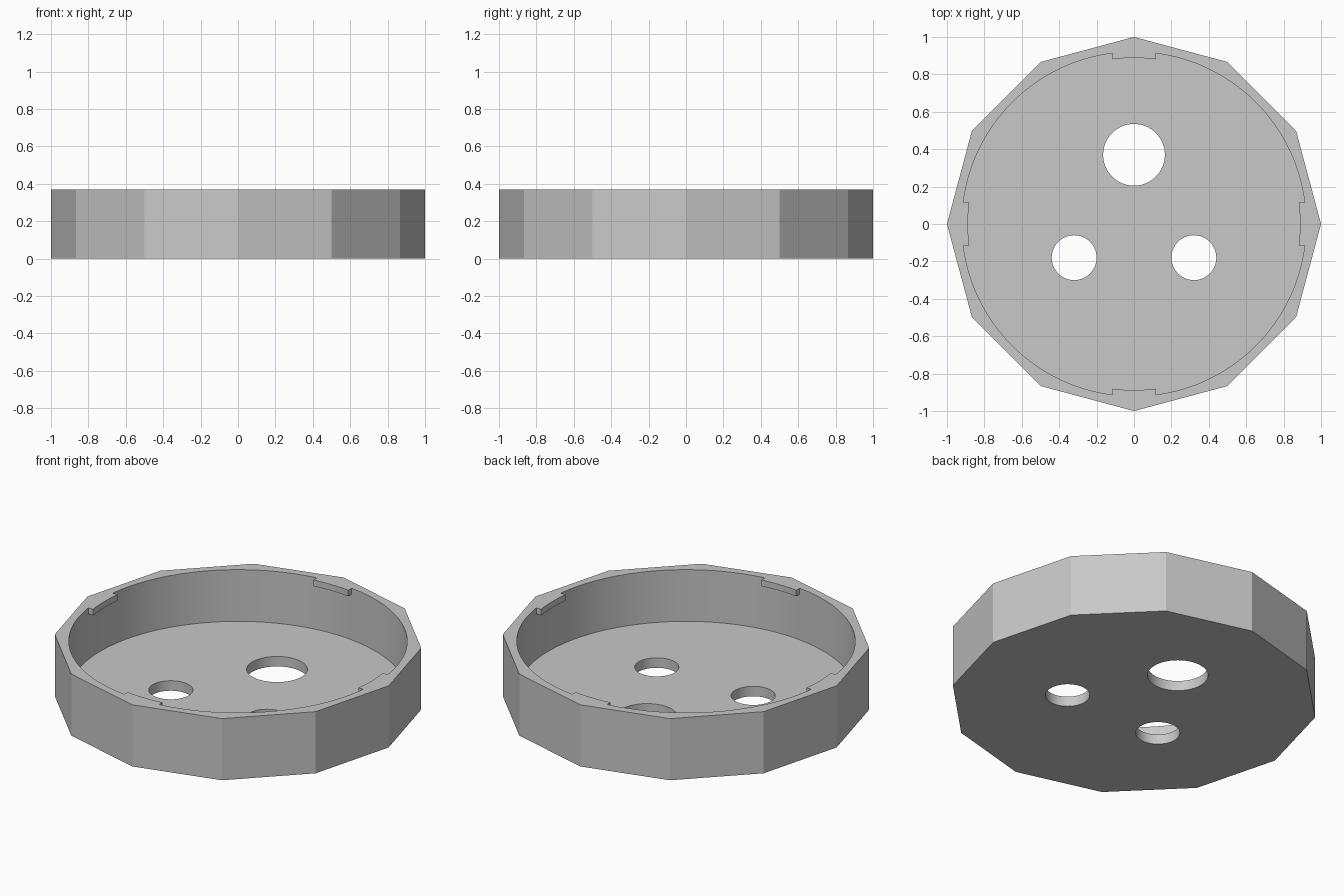
import bpy, bmesh
from math import radians, sin, cos, asin, pi

cube = bpy.data.objects.get("Cube")
if cube:
    bpy.data.objects.remove(cube, do_unlink=True)

HEIGHT, FLOOR = 0.37, 0.06
BORE, TAB_R, TAB_HALF, TAB_H = 0.92, 0.888, 0.115, 0.037

grey = bpy.data.materials.new("light grey")
grey.use_nodes = True
grey.diffuse_color = (0.58, 0.58, 0.58, 1)
grey.node_tree.nodes["Principled BSDF"].inputs["Base Color"].default_value = grey.diffuse_color


def prism(name, outline, z0, z1):
    """Extrude a flat outline between two heights."""
    bm = bmesh.new()
    base = bm.faces.new([bm.verts.new((x, y, z0)) for x, y in outline])
    top = bmesh.ops.extrude_face_region(bm, geom=[base])["geom"]
    bmesh.ops.translate(bm, vec=(0, 0, z1 - z0),
                        verts=[v for v in top if isinstance(v, bmesh.types.BMVert)])
    bmesh.ops.recalc_face_normals(bm, faces=bm.faces)
    mesh = bpy.data.meshes.new(name)
    bm.to_mesh(mesh)
    bm.free()
    mesh.materials.append(grey)
    obj = bpy.data.objects.new(name, mesh)
    bpy.context.collection.objects.link(obj)
    return obj


def circle(radius, sides, cx=0, cy=0):
    return [(cx + radius * cos(2 * pi * i / sides), cy + radius * sin(2 * pi * i / sides))
            for i in range(sides)]


def cut(target, cutters):
    """Subtract the cutters, bake the result and discard them."""
    for c in cutters:
        c.hide_render = True
        mod = target.modifiers.new(c.name, "BOOLEAN")
        mod.operation, mod.solver, mod.object = "DIFFERENCE", "EXACT", c
    deps = bpy.context.evaluated_depsgraph_get()
    mesh = bpy.data.meshes.new_from_object(target.evaluated_get(deps))
    target.modifiers.clear()
    target.data = mesh
    for c in cutters:
        bpy.data.objects.remove(c, do_unlink=True)


# Cavity shape, notched at its top edge to leave four retaining tabs
cavity = prism("cavity", circle(BORE, 128), FLOOR, HEIGHT + 0.1)
half = asin(TAB_HALF / TAB_R)
notch = [(TAB_R * cos(half * k / 4), TAB_R * sin(half * k / 4)) for k in range(-4, 5)]
notch += [(1, TAB_HALF), (1, -TAB_HALF)]
notches = []
for q in range(4):
    c, s = round(cos(q * pi / 2)), round(sin(q * pi / 2))
    notches.append(prism("tab_notch", [(x * c - y * s, x * s + y * c) for x, y in notch],
                         HEIGHT - TAB_H, HEIGHT + 0.2))
cut(cavity, notches)

# Twelve-sided body with cavity and three through holes in the floor
body = prism("housing_tray", circle(1, 12), 0, HEIGHT)
holes = [prism("hole", circle(r, 64, x, y), -0.1, FLOOR + 0.1)
         for x, y, r in ((0, 0.37, 0.165), (0.32, -0.18, 0.12), (-0.32, -0.18, 0.12))]
cut(body, [cavity] + holes)

# Smooth bores, crisp outer facets
bpy.ops.object.select_all(action="DESELECT")
body.select_set(True)
bpy.context.view_layer.objects.active = body
bpy.ops.object.shade_smooth_by_angle(angle=radians(20))
